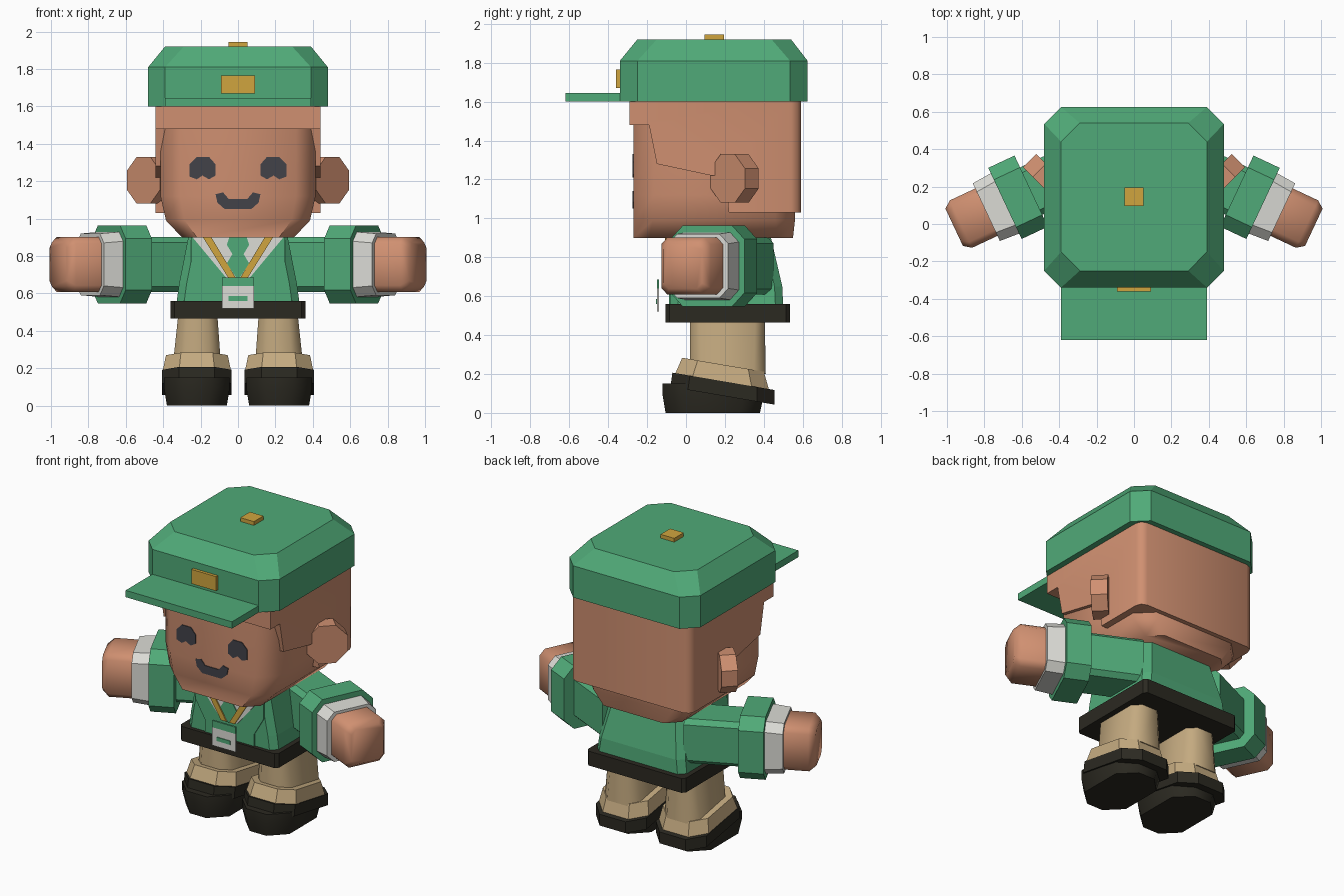
import bpy
import bmesh
from math import radians
from mathutils import Matrix, Vector

default_cube = bpy.data.objects.get("Cube")
if default_cube:
    bpy.data.objects.remove(default_cube, do_unlink=True)


def make_material(name, red, green, blue):
    """Flat material from display values between 0 and 255."""
    linear = [((value / 255 + 0.055) / 1.055) ** 2.4 for value in (red, green, blue)]
    material = bpy.data.materials.new(name)
    material.use_nodes = True
    material.diffuse_color = (*linear, 1)
    shader = material.node_tree.nodes["Principled BSDF"]
    shader.inputs["Base Color"].default_value = (*linear, 1)
    shader.inputs["Roughness"].default_value = 0.8
    return material


GREEN = make_material("uniform green", 80, 170, 120)
SKIN = make_material("skin", 208, 144, 113)
WHITE = make_material("off white", 220, 220, 214)
TAN = make_material("trouser tan", 196, 170, 128)
DARK = make_material("dark leather", 43, 41, 33)
GOLD = make_material("gold", 208, 165, 62)
SLATE = make_material("face slate", 66, 66, 73)


def finish(name, material, bm, mirror=False, smooth=False):
    bmesh.ops.recalc_face_normals(bm, faces=bm.faces)
    mesh = bpy.data.meshes.new(name)
    bm.to_mesh(mesh)
    bm.free()
    mesh.materials.append(material)
    part = bpy.data.objects.new(name, mesh)
    bpy.context.collection.objects.link(part)
    if smooth:
        bpy.ops.object.select_all(action="DESELECT")
        part.select_set(True)
        bpy.context.view_layer.objects.active = part
        bpy.ops.object.shade_smooth_by_angle(angle=radians(50))
    if mirror:
        part.modifiers.new("Mirror", "MIRROR").use_mirror_merge = False
    return part


def loft(name, material, rings, tilt=0, matrix=None, **options):
    """Join chamfered rectangles: centre x, half width, y from, y to, z, chamfer."""
    bm = bmesh.new()
    loops = []
    for cx, half, y0, y1, z, c in rings:
        x0, x1 = cx - half, cx + half
        outline = [(x0 + c, y0), (x1 - c, y0), (x1, y0 + c), (x1, y1 - c),
                   (x1 - c, y1), (x0 + c, y1), (x0, y1 - c), (x0, y0 + c)]
        loops.append([bm.verts.new((x, y, z + tilt * y)) for x, y in outline])
    for low, high in zip(loops, loops[1:]):
        for i in range(8):
            j = (i + 1) % 8
            bm.faces.new((low[i], low[j], high[j], high[i]))
    bm.faces.new(loops[0])
    bm.faces.new(loops[-1])
    if matrix:
        bm.transform(matrix)
    return finish(name, material, bm, **options)


def box(name, material, x, y, z):
    bm = bmesh.new()
    bmesh.ops.create_cube(bm, size=1)
    for vert in bm.verts:
        vert.co = [span[0] if co < 0 else span[1] for co, span in zip(vert.co, (x, y, z))]
    return finish(name, material, bm)


def plate(name, material, outline, front, depth=0.008, **options):
    """Thin plate drawn in the front plane and thickened backwards."""
    bm = bmesh.new()
    face = bm.faces.new([bm.verts.new((x, front, z)) for x, z in outline])
    result = bmesh.ops.extrude_face_region(bm, geom=[face], use_keep_orig=True)
    moved = [item for item in result["geom"] if isinstance(item, bmesh.types.BMVert)]
    bmesh.ops.translate(bm, verts=moved, vec=(0, depth, 0))
    return finish(name, material, bm, **options)


def symmetric(half):
    """Complete an outline given its right half from top to bottom."""
    return half + [(-x, z) for x, z in reversed(half) if x > 0]


# Cap
loft("cap_crown", GREEN, [(0, 0.48, -0.34, 0.625, 1.6, 0.09),
                          (0, 0.48, -0.34, 0.625, 1.81, 0.09),
                          (0, 0.39, -0.25, 0.54, 1.92, 0.1)])
box("cap_visor", GREEN, (-0.39, 0.39), (-0.62, -0.3), (1.6, 1.645))
box("cap_badge", GOLD, (-0.09, 0.09), (-0.36, -0.33), (1.67, 1.765))
box("cap_button", GOLD, (-0.05, 0.05), (0.095, 0.195), (1.91, 1.945))

# Head with tapered jaw
loft("head", SKIN, [(0, 0.3, -0.27, 0.55, 0.9, 0.08),
                    (0, 0.385, -0.27, 0.56, 0.99, 0.1),
                    (0, 0.415, -0.27, 0.56, 1.12, 0.105),
                    (0, 0.415, -0.27, 0.56, 1.62, 0.105)], smooth=True)

# Close-cropped hair shell: side outline extruded across the head
bm = bmesh.new()
hair_outline = [(-0.29, 1.62), (-0.29, 1.48), (-0.19, 1.48), (-0.15, 1.28),
                (0.13, 1.22), (0.2, 1.22), (0.22, 1.03), (0.59, 1.03), (0.59, 1.62)]
side = bm.faces.new([bm.verts.new((-0.44, y, z)) for y, z in hair_outline])
result = bmesh.ops.extrude_face_region(bm, geom=[side], use_keep_orig=True)
moved = [item for item in result["geom"] if isinstance(item, bmesh.types.BMVert)]
bmesh.ops.translate(bm, verts=moved, vec=(0.88, 0, 0))
back_corners = [edge for edge in bm.edges
                if all(v.co.y > 0.58 for v in edge.verts)
                and abs(edge.verts[0].co.z - edge.verts[1].co.z) > 0.1]
bmesh.ops.bevel(bm, geom=back_corners, offset=0.05, segments=2, profile=0.5, affect="EDGES")
finish("hair_shell", SKIN, bm, smooth=True)

# Ears: eight-sided discs turned outwards
bm = bmesh.new()
turn = (Matrix.Translation((0.47, 0.25, 1.205)) @ Matrix.Rotation(radians(45), 4, "Z")
        @ Matrix.Rotation(radians(90), 4, "X") @ Matrix.Rotation(radians(22.5), 4, "Z"))
bmesh.ops.create_cone(bm, cap_ends=True, segments=8, radius1=0.135, radius2=0.135,
                      depth=0.1, matrix=turn)
finish("ears", SKIN, bm, mirror=True)

# Face
eye = [(-0.07, 0.02), (-0.035, 0.06), (0.03, 0.06), (0.07, 0.02), (0.07, -0.045),
       (0.03, -0.06), (0, -0.04), (-0.035, -0.06), (-0.07, -0.04)]
plate("eyes", SLATE, [(0.19 + x, 1.27 + z) for x, z in eye], -0.275, mirror=True)
plate("mouth", SLATE, symmetric([(0.05, 1.105), (0.08, 1.14), (0.12, 1.13),
                                 (0.11, 1.085), (0.07, 1.05)]), -0.275)

# Jacket and belt
loft("jacket", GREEN, [(0, 0.33, -0.08, 0.5, 0.54, 0.04),
                       (0, 0.315, -0.08, 0.495, 0.65, 0.04),
                       (0, 0.26, -0.08, 0.43, 0.93, 0.04)])
loft("belt", DARK, [(0, 0.36, -0.105, 0.535, z, 0.02) for z in (0.465, 0.56)])
plate("jacket_front", GREEN, symmetric([(0.25, 0.92), (0.25, 0.76), (0.18, 0.64),
                                        (0.18, 0.55)]), -0.088)
plate("shirt", WHITE, symmetric([(0.26, 0.92), (0.06, 0.68)]), -0.094)
plate("necktie", GREEN, symmetric([(0.04, 0.92), (0.06, 0.86), (0.03, 0.81),
                                   (0.06, 0.76), (0, 0.67)]), -0.1)
plate("lanyard", GOLD, [(0.155, 0.92), (0.2, 0.92), (0.05, 0.68), (0.01, 0.68)],
      -0.108, mirror=True)


# Hanging pass card
def span(half, low, high):
    return symmetric([(half, high), (half, low)])


plate("pass_card", WHITE, span(0.085, 0.52, 0.64), -0.15, 0.012)
plate("pass_card_header", GREEN, span(0.085, 0.64, 0.685), -0.15, 0.012)
plate("pass_card_stripe", GREEN, span(0.05, 0.56, 0.585), -0.155)

# Arms: built along a forward-slanting axis, then mirrored
axis = Vector((0.905, -0.425, 0))
across = Vector((0.425, 0.905, 0))
arm = Matrix((across, (0, 0, 1), axis)).transposed().to_4x4()
arm.translation = (0.69, 0.11, 0.755)


def arm_part(name, material, rings, smooth=False):
    loft(name, material, [(0, wide, -tall, tall, along, c) for wide, tall, along, c in rings],
         matrix=arm, mirror=True, smooth=smooth)


arm_part("sleeves", GREEN, [(0.14, 0.147, -0.5, 0.03), (0.14, 0.147, -0.1, 0.03)])
arm_part("sleeve_cuffs", GREEN, [(0.21, 0.208, -0.155, 0.07), (0.21, 0.208, 0, 0.07)])
arm_part("shirt_cuffs", WHITE, [(0.18, 0.175, -0.02, 0.05), (0.17, 0.165, 0.11, 0.05)])
arm_part("hands", SKIN, [(0.14, 0.147, 0.05, 0.035), (0.14, 0.147, 0.26, 0.035),
                         (0.11, 0.117, 0.3, 0.03)], smooth=True)

# Legs and boots
loft("trouser_legs", TAN, [(0.22, 0.13, 0.02, 0.41, 0.2, 0.06),
                           (0.215, 0.105, 0.02, 0.405, 0.48, 0.05)], mirror=True, smooth=True)
loft("trouser_cuffs", TAN, [(0.22, 0.185, -0.06, 0.43, 0.18, 0.09),
                            (0.22, 0.165, -0.02, 0.4, 0.28, 0.08)],
     tilt=-0.17, mirror=True)
loft("boot_collars", DARK, [(0.22, 0.185, -0.08, 0.455, 0.12, 0.09),
                            (0.22, 0.185, -0.07, 0.455, 0.195, 0.09)],
     tilt=-0.17, mirror=True)
loft("boots", DARK, [(0.22, 0.16, -0.105, 0.38, 0, 0.1),
                     (0.22, 0.175, -0.12, 0.4, 0.09, 0.1),
                     (0.22, 0.175, -0.12, 0.4, 0.15, 0.1)], mirror=True, smooth=True)
